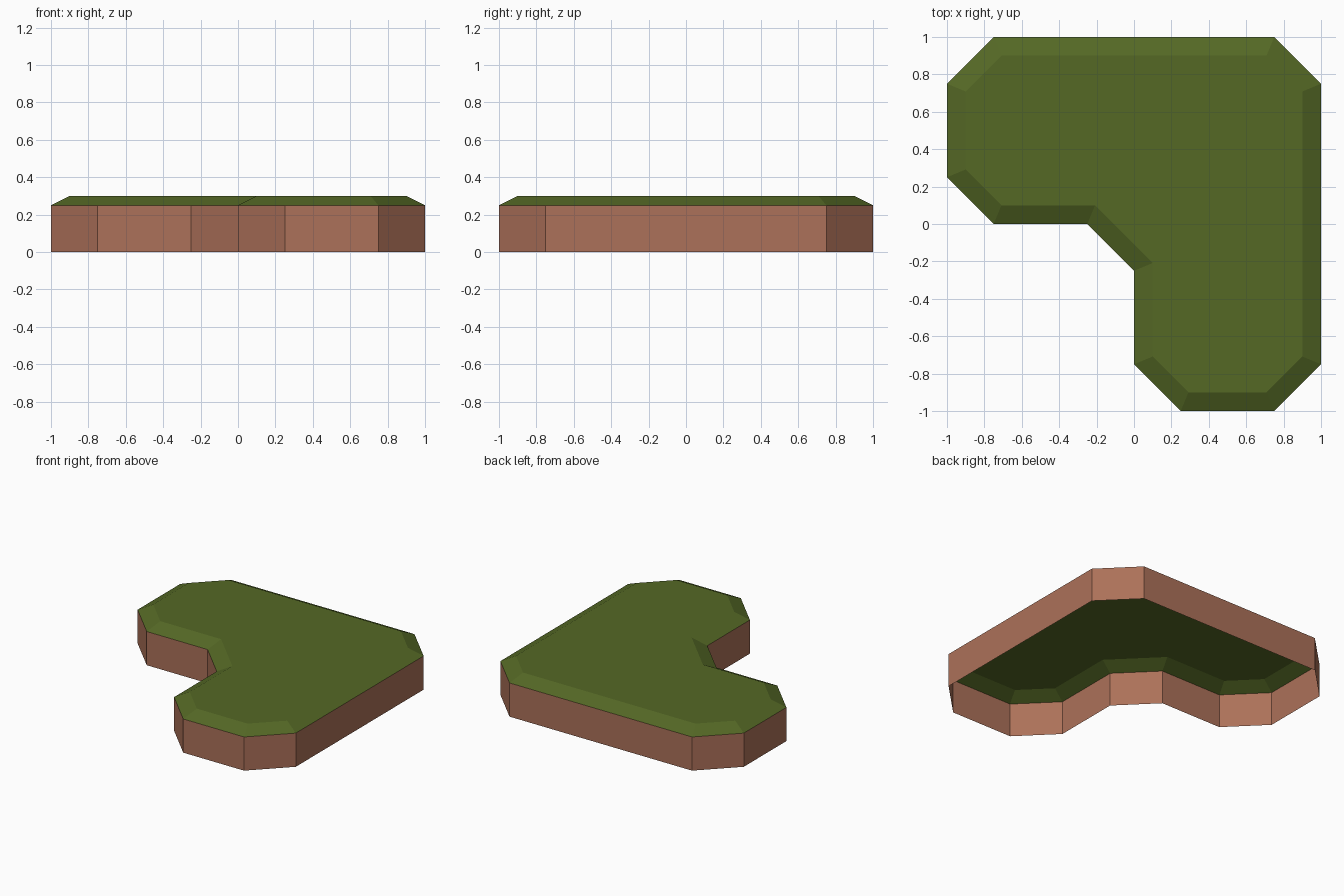
import bpy, bmesh
from mathutils import Vector

if "Cube" in bpy.data.objects:
    bpy.data.objects.remove(bpy.data.objects["Cube"])

RIM_Z, TOP_Z, BEVEL = 0.25, 0.30, 0.10

# L-shaped outline with cut corners, counter-clockwise from above
corners = [(-1, 1), (-1, 0), (0, 0), (0, -1), (1, -1), (1, 1)]
CUT = 0.25
outline = []
for i, c in enumerate(corners):
    c = Vector(c)
    for other in (corners[i - 1], corners[(i + 1) % len(corners)]):
        outline.append(c + (Vector(other) - c).normalized() * CUT)


def material(name, rgb):
    m = bpy.data.materials.new(name)
    m.diffuse_color = (*rgb, 1)
    m.use_nodes = True
    m.node_tree.nodes["Principled BSDF"].inputs["Base Color"].default_value = m.diffuse_color
    return m


def finish(bm, name, mat):
    mesh = bpy.data.meshes.new(name)
    bm.to_mesh(mesh)
    bm.free()
    mesh.materials.append(mat)
    obj = bpy.data.objects.new(name, mesh)
    bpy.context.collection.objects.link(obj)
    return obj


# Earth sides: open wall around the outline, no floor
bm = bmesh.new()
low = [bm.verts.new((p.x, p.y, 0)) for p in outline]
high = [bm.verts.new((p.x, p.y, RIM_Z)) for p in outline]
for i in range(len(outline)):
    j = (i + 1) % len(outline)
    bm.faces.new((low[i], low[j], high[j], high[i]))
finish(bm, "earth_sides", material("clay brown", (0.413, 0.165, 0.100)))

# Grass top: flat cap with a sloping border
bm = bmesh.new()
cap = bm.faces.new([bm.verts.new((p.x, p.y, RIM_Z)) for p in outline])
bm.normal_update()
bmesh.ops.inset_region(bm, faces=[cap], thickness=BEVEL, depth=0,
                       use_boundary=True, use_even_offset=True)
for v in cap.verts:
    v.co.z = TOP_Z
bm.normal_update()
finish(bm, "grass_top", material("grass green", (0.089, 0.138, 0.0185)))
